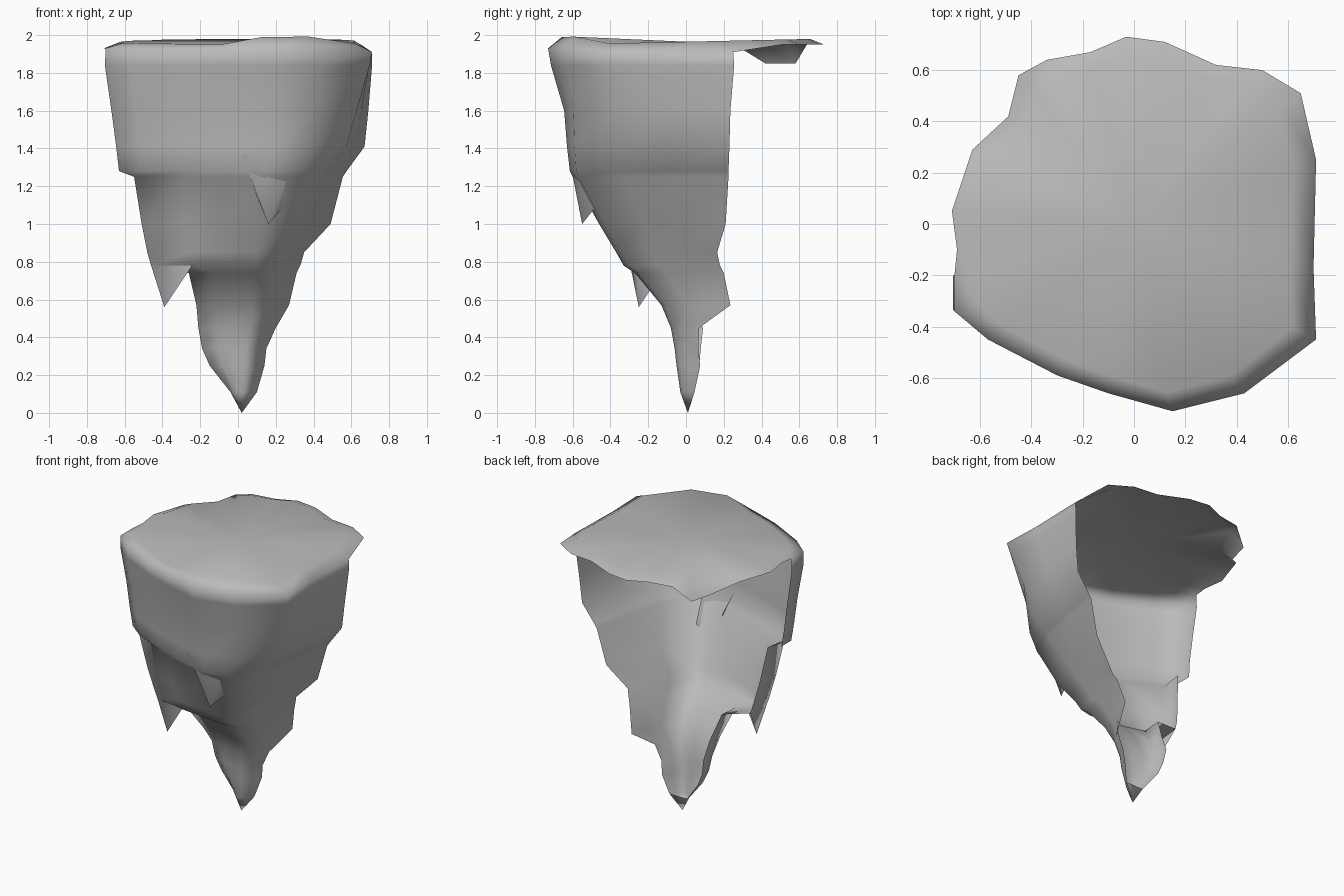
import bpy
import bmesh
import math

cube = bpy.data.objects.get("Cube")
if cube:
    bpy.data.objects.remove(cube)

stone = bpy.data.materials.new("grey_stone")
stone.use_nodes = True
GREY = (0.5, 0.5, 0.5, 1)
stone.diffuse_color = GREY
stone.node_tree.nodes["Principled BSDF"].inputs["Base Color"].default_value = GREY


def finish(bm, name):
    """Turn a bmesh into a smooth stone object."""
    mesh = bpy.data.meshes.new(name)
    bm.to_mesh(mesh)
    bm.free()
    mesh.materials.append(stone)
    obj = bpy.data.objects.new(name, mesh)
    bpy.context.collection.objects.link(obj)
    bpy.ops.object.select_all(action="DESELECT")
    obj.select_set(True)
    bpy.context.view_layer.objects.active = obj
    bpy.ops.object.shade_smooth_by_angle(angle=math.radians(110))


def bridge(bm, upper, lower):
    """Quads between two rows of vertices, facing outwards."""
    for a, b, c, d in zip(upper, upper[1:], lower[1:], lower):
        bm.faces.new((a, b, c, d))


def fan(bm, row, tip):
    """Triangles from a row of vertices to a tip."""
    end = bm.verts.new(tip)
    for a, b in zip(row, row[1:]):
        bm.faces.new((a, b, end))


def mix(a, b, t):
    return a + (b - a) * t


# Plan outline: the wall part runs right, front, left; the ledge closes the back
wall_plan = [(.71, .25), (.7, -.17), (.71, -.45), (.43, -.66), (.15, -.73),
             (-.1, -.66), (-.3, -.59), (-.57, -.45), (-.7, -.34), (-.7, -.2)]
ledge_plan = [(-.69, -.1), (-.71, .05), (-.63, .29), (-.49, .42), (-.45, .58),
              (-.34, .64), (-.17, .67), (-.03, .73), (.12, .71), (.32, .62),
              (.5, .6), (.65, .51)]


def rim_height(x, y):
    if x < -.4 and y > .4:
        return 1.85
    if y > .3:
        return 1.95
    if x > .6:
        return 1.91
    return 1.93


def wall_row(z, left, left_y, right, front, back):
    """Wall plan fitted to the given extents; the right side flattens downwards."""
    flat = max(0, min(1, (1.9 - z) / .95))
    corner = right * .58
    straight = [(mix(right, corner, t), mix(back, front + .02, t)) for t in (0, 1/3, 2/3, 1)]
    straight.append((corner / 2, front))
    row = []
    for (x, y), (sx, sy) in zip(wall_plan, straight):
        px = x / .71 * right
        py = mix(front, back, (y + .73) / .98)
        row.append((mix(px, sx, flat), mix(py, sy, flat), z))
    # Above the left step the wall is one column longer
    full = z > 1.27
    end_x, end_y = wall_plan[9 if full else 7]
    for x, y in wall_plan[5:10 if full else 8]:
        row.append((x / end_x * left, mix(front, left_y, (y + .73) / (end_y + .73)), z))
    if not full:
        row.append((left * .96, left_y + min(.16, .2 * z), z))
    return row


# Top cap with a rounded shoulder and a drooping back left corner
body = bmesh.new()
rim = [body.verts.new((x, y, rim_height(x, y))) for x, y in wall_plan + ledge_plan]
inner = []
for v in rim:
    x, y, _ = v.co
    crest = .04 if y < -.5 and x > .1 else 0
    inner.append(body.verts.new((x * .87, y * .9, 1.965 + .02 * y + crest)))
bridge(body, inner + inner[:1], rim + rim[:1])
fan(body, (inner + inner[:1])[::-1], (0, 0, 1.965))

# Open-backed wall: z, left, left_y, right, front, back
rows = [(1.84, -.705, -.2, .71, -.715, .255), (1.6, -.67, -.2, .69, -.645, .235),
        (1.41, -.645, -.2, .67, -.63, .23), (1.28, -.63, -.19, .575, -.615, .225),
        (1.25, -.55, -.34, .555, -.6, .225), (1, -.51, -.3, .49, -.46, .21),
        (.85, -.48, -.27, .35, -.37, .165), (.78, -.46, -.26, .33, -.33, .18),
        (.74, -.26, -.2, .31, -.27, .2), (.57, -.22, -.08, .27, -.13, .235),
        (.45, -.21, 0, .2, -.08, .07), (.34, -.19, .01, .15, -.06, .065),
        (.25, -.15, .02, .14, -.05, .075), (.11, -.04, .02, .1, -.03, .045)]
upper = rim[:len(wall_plan)]
for spec in rows:
    lower = [body.verts.new(p) for p in wall_row(*spec)]
    bridge(body, upper, lower)
    upper = lower
    # Left spike hangs from the end of the wall where it narrows
    if spec[0] == .78:
        fan(body, lower[-3:], (-.39, -.25, .56))
# Closed point at the bottom
fan(body, upper + upper[:1], (.02, .01, 0))
finish(body, "rock_body")

# Front spike peeling off the wall
spike = bmesh.new()
edge = [(.25, -.47, 1.1), (.27, -.57, 1.27), (.15, -.62, 1.36),
        (.02, -.6, 1.37), (.08, -.54, 1.2)]
fan(spike, [spike.verts.new(p) for p in edge], (.16, -.55, 1))
finish(spike, "front_spike")
